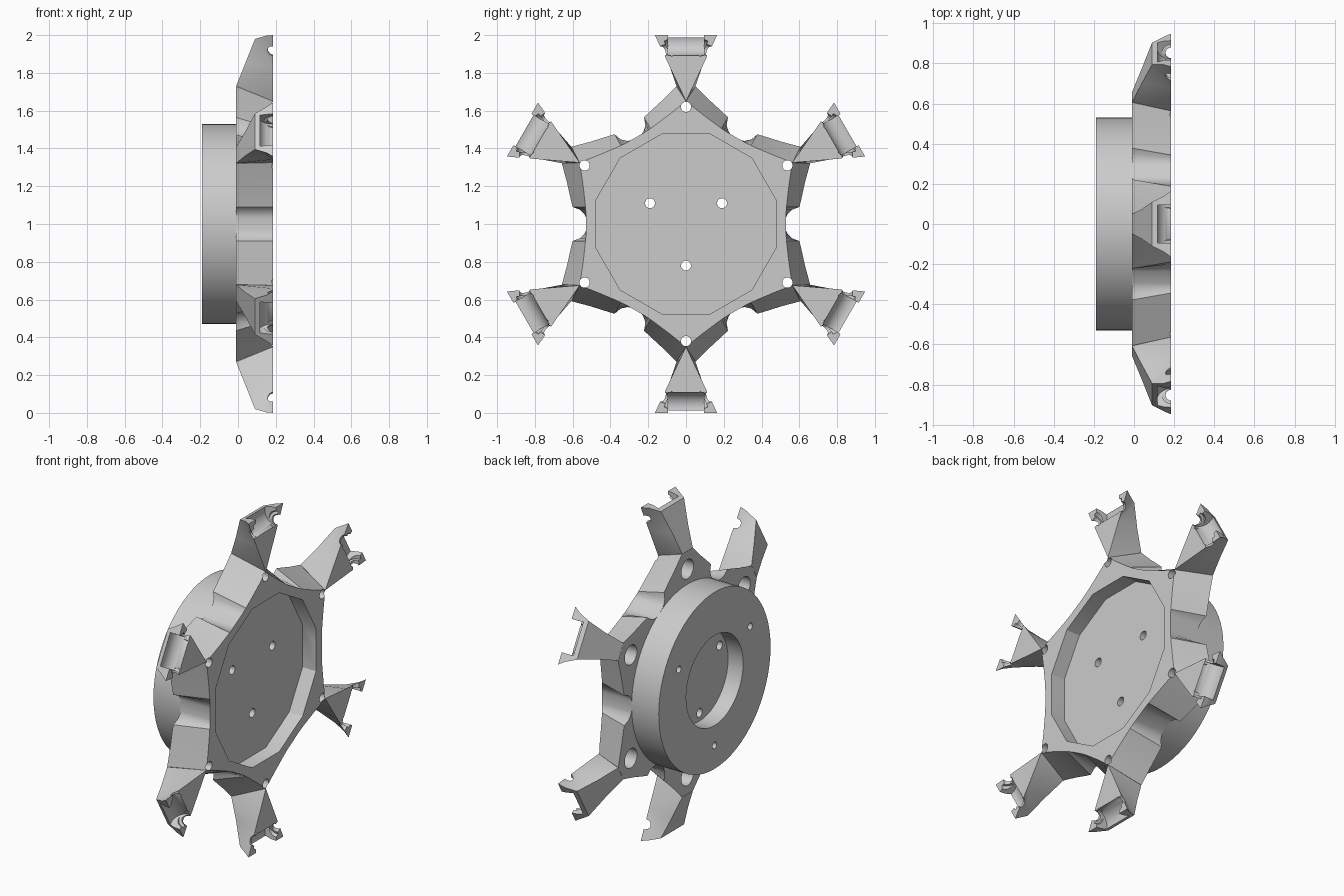
import bpy, bmesh, math
from mathutils import Vector, Matrix

if "Cube" in bpy.data.objects:
    bpy.data.objects.remove(bpy.data.objects["Cube"])

grey = bpy.data.materials.new("light_grey")
grey.diffuse_color = (0.6, 0.6, 0.6, 1)
grey.use_nodes = True
grey.node_tree.nodes["Principled BSDF"].inputs["Base Color"].default_value = grey.diffuse_color
BACK, FRONT = -0.01, 0.185


def place(a, r, w, x):
    """Point at radius r and sideways offset w on the spoke at angle a; the wheel axis runs along x."""
    return Vector((x, r * math.cos(a) - w * math.sin(a), 1 + r * math.sin(a) + w * math.cos(a)))


def make(name, bm):
    bmesh.ops.recalc_face_normals(bm, faces=bm.faces)
    me = bpy.data.meshes.new(name)
    bm.to_mesh(me)
    bm.free()
    ob = bpy.data.objects.new(name, me)
    bpy.context.collection.objects.link(ob)
    me.materials.append(grey)
    return ob


def cylinder(name, p, q, radius, seg=24, turn=0.0):
    """Closed cylinder from point p to point q."""
    bm = bmesh.new()
    d = q - p
    m = Matrix.Translation((p + q) / 2) @ d.to_track_quat('Z', 'Y').to_matrix().to_4x4() @ Matrix.Rotation(turn, 4, 'Z')
    bmesh.ops.create_cone(bm, cap_ends=True, segments=seg, radius1=radius, radius2=radius,
                          depth=d.length, matrix=m)
    return make(name, bm)


def select(ob):
    bpy.ops.object.select_all(action='DESELECT')
    ob.select_set(True)
    bpy.context.view_layer.objects.active = ob


def cut(ob, cutter):
    select(ob)
    mod = ob.modifiers.new("cut", 'BOOLEAN')
    mod.operation, mod.solver, mod.object = 'DIFFERENCE', 'EXACT', cutter
    bpy.ops.object.modifier_apply(modifier=mod.name)
    bpy.data.objects.remove(cutter, do_unlink=True)


def bore(ob, a, r, x0, x1, radius, seg=24, turn=0.0):
    cut(ob, cylinder("cutter", place(a, r, 0, x0), place(a, r, 0, x1), radius, seg, turn))


def smooth(ob):
    select(ob)
    bpy.ops.object.shade_smooth_by_angle(angle=math.radians(30))


spokes = [math.radians(90 + 60 * k) for k in range(6)]
thirds = [math.radians(30 + 120 * k) for k in range(3)]

# Six-sided plate: concave flared sides, each with a notch in the middle
back_half = [(.657, -.32), (.63, -.22), (.61, -.13), (.60, -.09), (.56, -.075), (.537, -.05), (.53, -.035)]
front_half = [(.563, -.325), (.547, -.22), (.536, -.13), (.532, -.09), (.531, -.075), (.53, -.05), (.53, -.035)]
bm = bmesh.new()
rings = []
for half, x in ((back_half, BACK), (front_half, FRONT)):
    side = half + [(r, -w) for r, w in reversed(half)]
    rings.append([bm.verts.new(place(math.radians(60 * k), r, w, x)) for k in range(6) for r, w in side])
n = len(rings[0])
for i in range(n):
    j = (i + 1) % n
    bm.faces.new((rings[0][i], rings[0][j], rings[1][j], rings[1][i]))
bm.faces.new(rings[0])
bm.faces.new(rings[1])
bmesh.ops.remove_doubles(bm, verts=bm.verts, dist=0.002)
plate = make("hub_plate", bm)
bore(plate, 0, 0, 0.095, 0.3, 0.493, 12, math.radians(15))   # shallow front recess
for a in spokes:
    bore(plate, a, 0.62, -0.1, 0.3, 0.027)                   # corner bolt holes
    bore(plate, a, 0.62, -0.1, 0.08, 0.058)                  # rear counterbores
for a in thirds:
    bore(plate, a, 0.22, -0.1, 0.3, 0.026)                   # centre bolt holes
smooth(plate)

# Rear disc with round opening and rim holes
disc = cylinder("rear_disc", Vector((-0.19, 0, 1)), Vector((BACK, 0, 1)), 0.53, 64)
bore(disc, 0, 0, -0.3, -0.09, 0.27, 48)
for a in thirds:
    bore(disc, a, 0.22, -0.2, 0.1, 0.026)
    bore(disc, a, 0.39, -0.3, -0.10, 0.02)
smooth(disc)

# Flared arms with a half-open socket and bolt channels in the tip
for k, a in enumerate(spokes):
    bm = bmesh.new()

    def pair(r, w, x):
        return [bm.verts.new(place(a, r, s * w, x)) for s in (1, -1)]

    apex = bm.verts.new(place(a, 0.65, 0, FRONT))
    base = pair(0.73, 0.05, BACK)
    mid_back = pair(0.855, 0.075, 0.04)
    mid_front = pair(0.83, 0.085, FRONT)
    tip_back = pair(0.98, 0.11, 0.09)
    tip_mid = pair(0.997, 0.14, 0.15)
    tip_front = pair(1.0, 0.165, FRONT)
    bm.faces.new((apex, *mid_front))
    bm.faces.new((apex, *base))
    for p, q in ((mid_front, tip_front), (base, mid_back), (mid_back, tip_back),
                 (tip_back, tip_mid), (tip_mid, tip_front)):
        bm.faces.new((p[0], q[0], q[1], p[1]))
    for s in (0, 1):
        bm.faces.new((apex, base[s], mid_back[s], mid_front[s]))
        bm.faces.new((mid_front[s], mid_back[s], tip_back[s], tip_mid[s], tip_front[s]))
    bmesh.ops.triangulate(bm, faces=bm.faces)
    arm = make(f"arm_{k + 1}", bm)

    # open bowl between the two horns
    cut(arm, cylinder("cutter", place(a, 0.965, -0.095, FRONT), place(a, 0.965, 0.095, FRONT), 0.073, 24))
    for s in (1, -1):
        # axis square to the horn edge
        def along(t):
            return place(a, 0.915 - 0.42 * t, s * (0.124 + 0.9 * t), FRONT)
        cut(arm, cylinder("cutter", along(-0.09), along(0.06), 0.028, 20))
        cut(arm, cylinder("cutter", along(-0.09), along(-0.03), 0.045, 20))
    smooth(arm)
